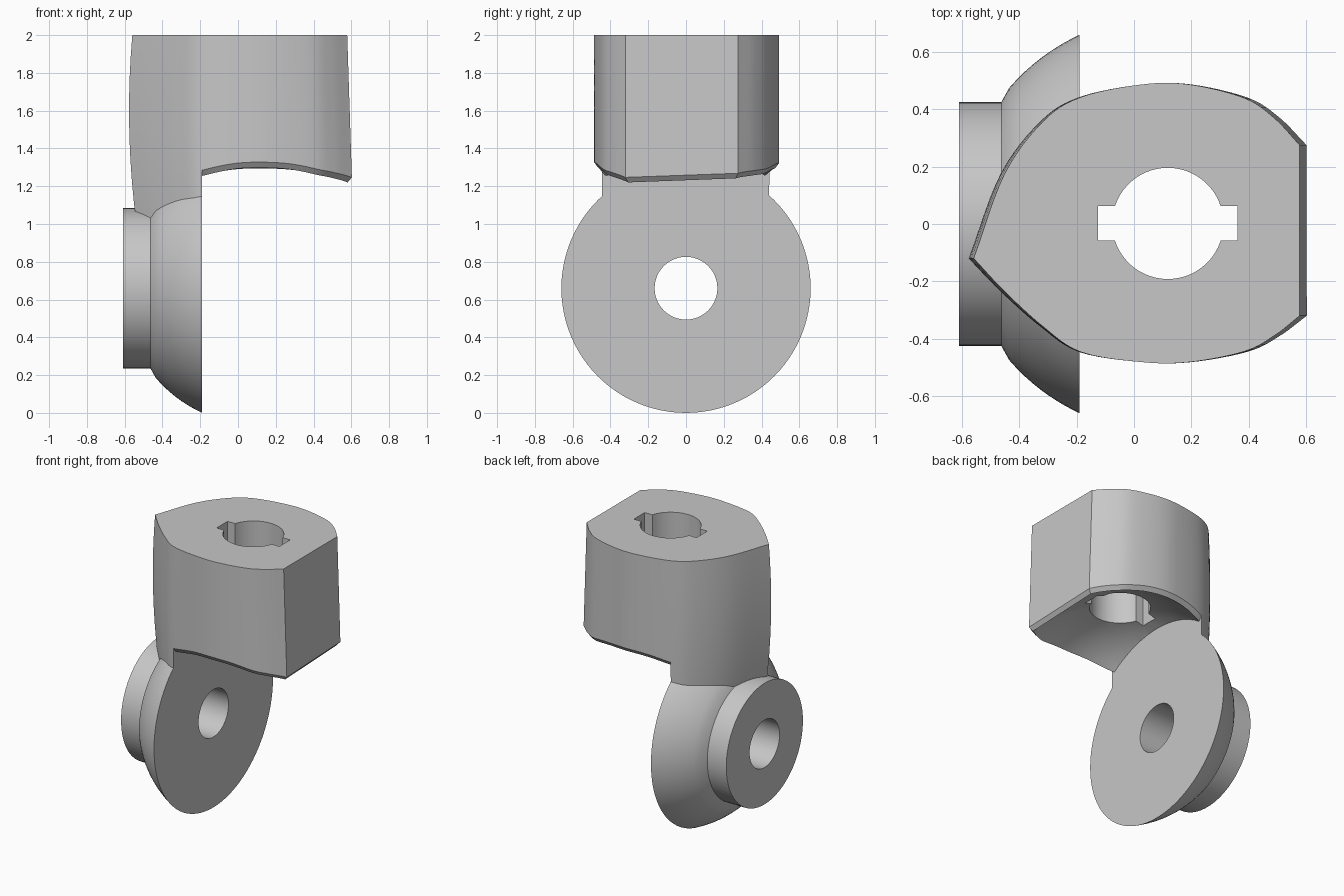
import bpy, bmesh, math
from mathutils import Vector

cube = bpy.data.objects.get("Cube")
if cube:
    bpy.data.objects.remove(cube)

grey = bpy.data.materials.new("plain grey")
grey.use_nodes = True
grey.diffuse_color = (0.57, 0.57, 0.57, 1)
grey.node_tree.nodes["Principled BSDF"].inputs["Base Color"].default_value = grey.diffuse_color

CENTRE = Vector((0.115, 0, 0.66))      # centre of the spherical hood and wheel
RIM_OUT, RIM_IN, BALL = 0.826, 0.79, 0.727
FORK_X = -0.19                         # flat inner plane of wheel and leg


def loft(rings, wrap=False):
    """Skin rings of equal length, capped at the ends or wrapped round."""
    bm = bmesh.new()
    rows = [[bm.verts.new(p) for p in ring] for ring in rings]
    n = len(rows[0])
    pairs = list(zip(rows, rows[1:])) + ([(rows[-1], rows[0])] if wrap else [])
    for a, b in pairs:
        for i in range(n):
            j = (i + 1) % n
            bm.faces.new((a[i], a[j], b[j], b[i]))
    if not wrap:
        bm.faces.new(rows[0])
        bm.faces.new(rows[-1])
    bmesh.ops.recalc_face_normals(bm, faces=bm.faces)
    return bm


def finish(name, bm):
    mesh = bpy.data.meshes.new(name)
    bm.to_mesh(mesh)
    bm.free()
    mesh.materials.append(grey)
    obj = bpy.data.objects.new(name, mesh)
    bpy.context.collection.objects.link(obj)
    return obj


def activate(obj):
    bpy.ops.object.select_all(action='DESELECT')
    obj.select_set(True)
    bpy.context.view_layer.objects.active = obj


def cut(obj, cutter):
    cutter.hide_render = True
    mod = obj.modifiers.new("cut", 'BOOLEAN')
    mod.operation, mod.solver, mod.object = 'DIFFERENCE', 'EXACT', cutter
    activate(obj)
    bpy.ops.object.modifier_apply(modifier=mod.name)
    bpy.data.objects.remove(cutter)


def smooth_path(pts, steps=6):
    """Catmull-Rom curve through the points, without the last point."""
    pts = [Vector(p) for p in pts]
    pts = [2 * pts[0] - pts[1]] + pts + [2 * pts[-1] - pts[-2]]
    out = []
    for a, b, c, d in zip(pts, pts[1:], pts[2:], pts[3:]):
        for k in range(steps):
            t = k / steps
            out.append(0.5 * (2 * b + (c - a) * t + (2 * a - 5 * b + 4 * c - d) * t * t
                              + (3 * b - a - 3 * c + d) * t ** 3))
    return out


# Plan outline: back curve, ridge, front curve, flat end
back = [(0.603, 0.275), (0.51, 0.37), (0.4, 0.44), (0.2, 0.487), (0.03, 0.487),
        (-0.19, 0.443), (-0.327, 0.358), (-0.466, 0.174), (-0.577, -0.12)]
front = [(-0.577, -0.12), (-0.466, -0.235), (-0.327, -0.358), (-0.19, -0.447),
         (0.03, -0.482), (0.2, -0.482), (0.4, -0.445), (0.51, -0.39), (0.603, -0.32)]
outline = smooth_path(back) + smooth_path(front) + [Vector(front[-1])]


def wall(p, z):
    """Outline point at height z, with the end draft and the bowed ridge."""
    k = 0.19 * (z - 1.6) ** 2 if p.x < 0 else 0.054 * (z - 1.24)
    return Vector((p.x * (1 - k), p.y, z))


# Body: drafted column with the leg reaching down into the wheel
levels = [0.9 + 1.1 * i / 10 for i in range(11)]
body = finish("fork_body", loft([[wall(p, z) for p in outline] for z in levels]))


# Hood hollow: a dome with a radial rim, only on the open side of the fork
def on_sphere(p, radius, s=1.0):
    d = (wall(p, 1.28) - CENTRE) * s
    d.z = math.sqrt(radius ** 2 - d.x ** 2 - d.y ** 2)
    return CENTRE + d


rim = [CENTRE + (on_sphere(p, RIM_OUT) - CENTRE) * (RIM_IN / RIM_OUT) for p in outline]
flared = [CENTRE + (p - CENTRE) * 1.4 for p in rim]
base = [Vector((p.x, p.y, 0.3)) for p in flared]
dome = []
for s in (0.92, 0.83, 0.73, 0.62, 0.5, 0.38, 0.25, 0.1):
    ring = []
    for p in rim:
        d = (p - CENTRE) * s
        d.z = math.sqrt(RIM_IN ** 2 - d.x ** 2 - d.y ** 2)
        ring.append(CENTRE + d)
    dome.append(ring)
bm = loft([base, flared, rim] + dome)
sliced = bmesh.ops.bisect_plane(bm, geom=bm.verts[:] + bm.edges[:] + bm.faces[:],
                                plane_co=(FORK_X, 0, 0), plane_no=(1, 0, 0), clear_inner=True)
bmesh.ops.holes_fill(bm, edges=[e for e in bm.edges if e.is_boundary], sides=0)
bmesh.ops.recalc_face_normals(bm, faces=bm.faces)
cut(body, finish("hood_hollow", bm))

# Keyed stem hole: circle with a slot on two opposite sides
R, half, reach = 0.194, 0.06, 0.243
a0 = math.asin(half / R)
key = []
for side in (0, math.pi):
    for i in range(25):
        a = side + a0 + (math.pi - 2 * a0) * i / 24
        key.append((R * math.cos(a), R * math.sin(a)))
    sign = -1 if side == 0 else 1
    key += [(sign * reach, -sign * half), (sign * reach, sign * half)]
    if side == 0:
        key[-2:] = [(-reach, half), (-reach, -half)]
    else:
        key[-2:] = [(reach, -half), (reach, half)]
cut(body, finish("stem_hole", loft([[(x + 0.118, y + 0.002, z) for x, y in key]
                                    for z in (1.2, 2.2)])))

# Wheel: hub, spherical flank, flat inner face and axle hole, turned about x
start = -0.463
profile = [(-0.61, 0.166), (-0.61, 0.425), (start, 0.425)]
for i in range(1, 11):
    x = start + (FORK_X - start) * i / 10
    profile.append((x, math.sqrt(BALL ** 2 - (x - CENTRE.x) ** 2)))
profile.append((FORK_X, 0.166))
turns = [2 * math.pi * i / 96 for i in range(96)]
wheel = finish("wheel", loft([[(x, r * math.cos(a), CENTRE.z + r * math.sin(a)) for a in turns]
                              for x, r in profile], wrap=True))

for obj in (body, wheel):
    activate(obj)
    bpy.ops.object.shade_smooth_by_angle(angle=math.radians(25))
